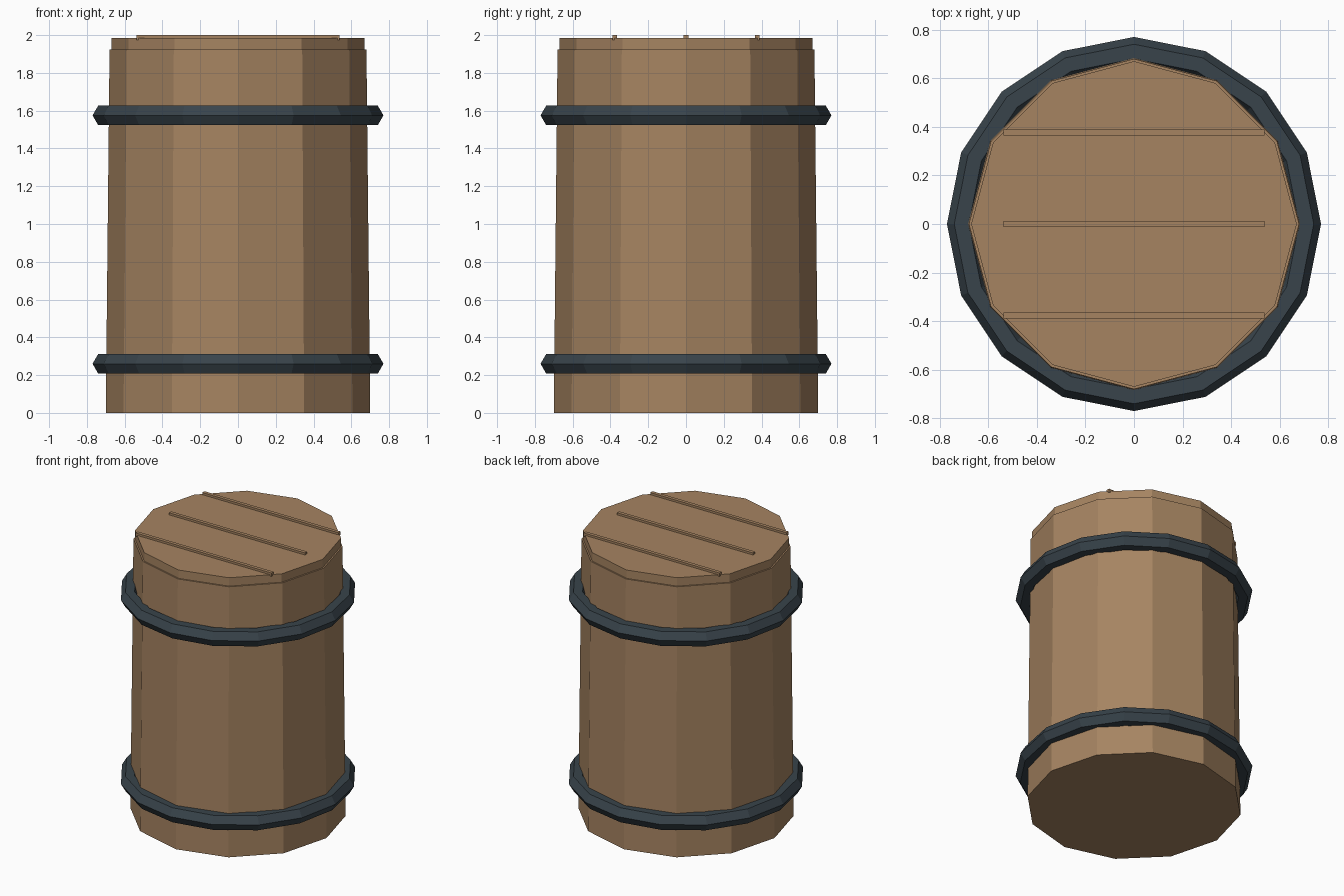
import bpy
import bmesh
from math import cos, sin, tau

cube = bpy.data.objects.get("Cube")
if cube:
    bpy.data.objects.remove(cube, do_unlink=True)


def make_material(name, rgb):
    mat = bpy.data.materials.new(name)
    mat.use_nodes = True
    color = (*rgb, 1.0)
    mat.diffuse_color = color
    mat.node_tree.nodes["Principled BSDF"].inputs["Base Color"].default_value = color
    return mat


wood = make_material("warm wood", (0.38, 0.23, 0.12))
iron = make_material("dark iron", (0.04, 0.057, 0.07))


def add_object(name, bm, mat):
    bmesh.ops.recalc_face_normals(bm, faces=bm.faces)
    mesh = bpy.data.meshes.new(name)
    bm.to_mesh(mesh)
    bm.free()
    mesh.materials.append(mat)
    obj = bpy.data.objects.new(name, mesh)
    bpy.context.scene.collection.objects.link(obj)
    return obj


def lathe(name, profile, sides, mat, ring=False):
    """Revolve (radius, z) points; a ring closes its section, a solid gets caps."""
    bm = bmesh.new()
    loops = [[bm.verts.new((r * cos(tau * i / sides), r * sin(tau * i / sides), z))
              for i in range(sides)] for r, z in profile]
    pairs = list(zip(loops, loops[1:]))
    if ring:
        pairs.append((loops[-1], loops[0]))
    else:
        bm.faces.new(loops[0])
        bm.faces.new(loops[-1])
    for a, b in pairs:
        for i in range(sides):
            j = (i + 1) % sides
            bm.faces.new((a[i], a[j], b[j], b[i]))
    return add_object(name, bm, mat)


# Tapered twelve-sided body and the slightly narrower lid
lathe("barrel_body", [(0.70, 0), (0.68, 1.925)], 12, wood)
lathe("barrel_lid", [(0.67, 1.90), (0.67, 1.985)], 12, wood)

# Iron hoops with a hexagonal section
for name, z in (("lower_hoop", 0.26), ("upper_hoop", 1.575)):
    section = [(0.71 + 0.06 * cos(tau * k / 6), z + 0.06 * sin(tau * k / 6))
               for k in range(6)]
    lathe(name, section, 16, iron, ring=True)

# Thin battens across the lid
for name, y in (("front_batten", -0.377), ("middle_batten", 0), ("back_batten", 0.377)):
    bm = bmesh.new()
    bmesh.ops.create_cube(bm, size=1)
    bmesh.ops.scale(bm, vec=(1.076, 0.025, 0.025), verts=bm.verts)
    bmesh.ops.translate(bm, vec=(0, y, 1.9875), verts=bm.verts)
    add_object(name, bm, wood)
